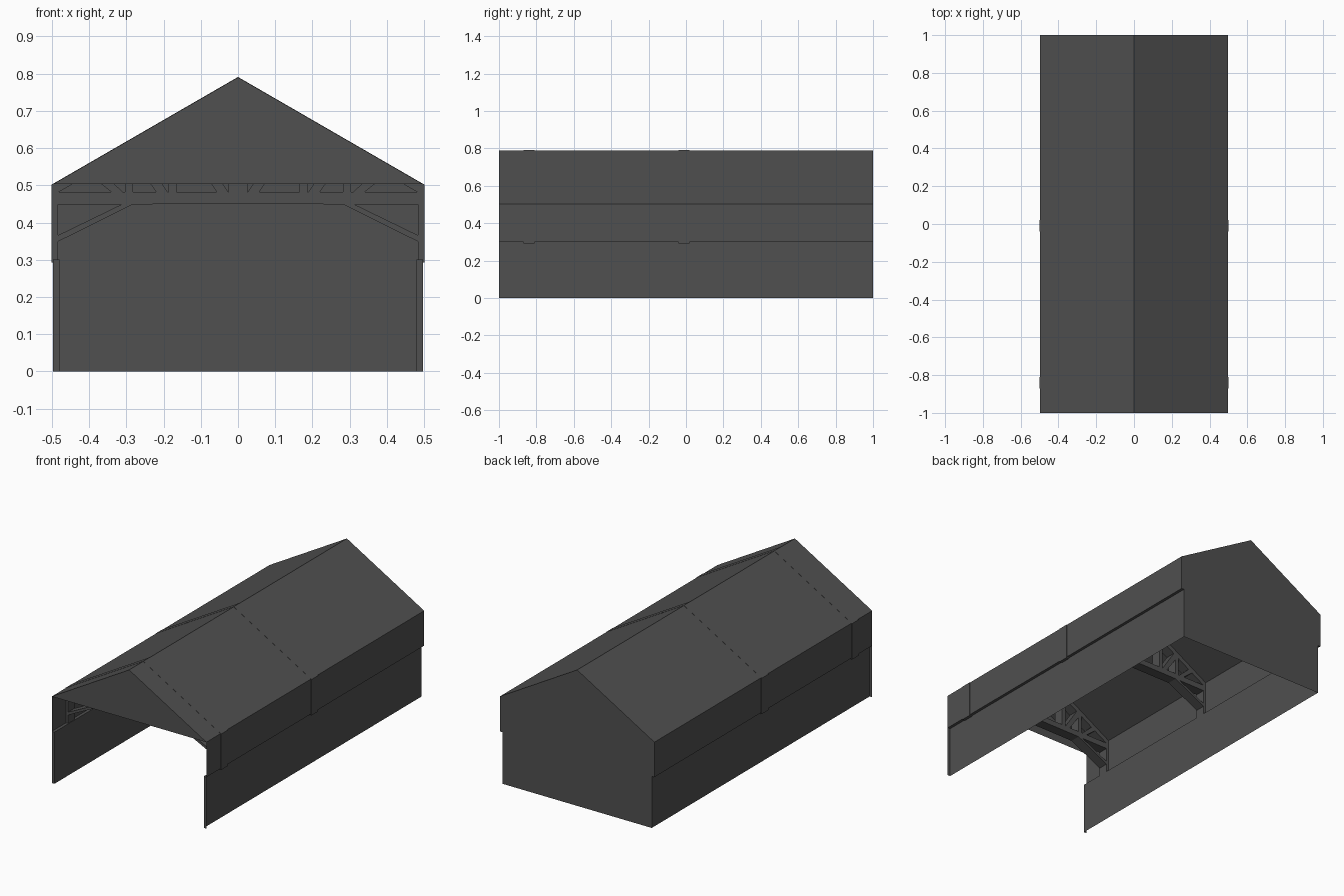
import bpy, bmesh
from mathutils import Vector

if "Cube" in bpy.data.objects:
    bpy.data.objects.remove(bpy.data.objects["Cube"])

# one flat colour
mat = bpy.data.materials.new("dark grey")
mat.diffuse_color = (0.08, 0.08, 0.08, 1)
mat.use_nodes = True
mat.node_tree.nodes["Principled BSDF"].inputs["Base Color"].default_value = mat.diffuse_color

HW, EAVE, RIDGE, LEDGE, IN = 0.497, 0.503, 0.79, 0.30, 0.48


def finish(name, bm):
    me = bpy.data.meshes.new(name)
    bm.to_mesh(me)
    bm.free()
    me.materials.append(mat)
    ob = bpy.data.objects.new(name, me)
    bpy.context.collection.objects.link(ob)
    return ob


def sheet(name, profile):
    """Run an open x-z profile along the whole hall."""
    bm = bmesh.new()
    rows = [[bm.verts.new((x, y, z)) for x, z in profile] for y in (-1, 1)]
    for i in range(len(profile) - 1):
        bm.faces.new((rows[0][i], rows[1][i], rows[1][i + 1], rows[0][i + 1]))
    return finish(name, bm)


def panel(name, y, pts):
    bm = bmesh.new()
    bm.faces.new([bm.verts.new((x, y, z)) for x, z in pts])
    return finish(name, bm)


def roof_z(x):
    return RIDGE - (RIDGE - EAVE) * abs(x) / HW


def prism(bm, pts, y0, y1):
    """Extrude an x-z polygon between two y positions."""
    a = [bm.verts.new((x, y0, z)) for x, z in pts]
    b = [bm.verts.new((x, y1, z)) for x, z in pts]
    bm.faces.new(a)
    bm.faces.new(b[::-1])
    for i in range(len(pts)):
        j = (i + 1) % len(pts)
        bm.faces.new((a[j], a[i], b[i], b[j]))


# shell: roof, stepped side walls, gables
sheet("roof", [(-HW, EAVE), (0, RIDGE), (HW, EAVE)])
for s, side in ((-1, "left"), (1, "right")):
    sheet(side + "_wall", [(s * HW, EAVE), (s * HW, LEDGE), (s * IN, LEDGE), (s * IN, 0)])
    panel(side + "_front_flange", -1, [(s * IN, 0), (s * HW, 0), (s * HW, LEDGE), (s * IN, LEDGE)])
panel("front_gable", -1, [(-HW, EAVE), (HW, EAVE), (0, RIDGE)])
panel("back_wall", 1, [(-IN, 0), (IN, 0), (IN, LEDGE), (HW, LEDGE), (HW, EAVE),
                       (0, RIDGE), (-HW, EAVE), (-HW, LEDGE), (-IN, LEDGE)])


# roof trusses with posts, diagonals and knee braces
def truss(name, y0, y1):
    bm = bmesh.new()
    o = 0.501
    for s in (-1, 1):
        def add(pts):
            prism(bm, [(s * x, z) for x, z in pts], y0, y1)
        add([(0.483, 0.293), (o, 0.293), (o, roof_z(o)), (0.483, roof_z(0.483))])
        add([(0, RIDGE - 0.03), (0, RIDGE + 0.001), (o, roof_z(o) + 0.001), (o, roof_z(o) - 0.03)])
        add([(0, 0.45), (0, 0.482), (0.49, 0.482), (0.49, 0.448)])
        add([(0.28, 0.45), (0.31, 0.45), (0.485, 0.365), (0.485, 0.348)])
        for a, b in ((0, 0.025), (0.165, 0.187), (0.282, 0.304)):
            add([(a, 0.47), (b, 0.47), (b, roof_z(b) - 0.01), (a, roof_z(a) - 0.01)])
        # diagonals lean outward from each post foot
        for xa, xb in ((0.03, 0.165), (0.193, 0.282), (0.31, 0.39)):
            top = roof_z(xb) - 0.015
            add([(xa - 0.008, 0.475), (xa + 0.022, 0.475), (xb + 0.022, top - 0.01), (xb - 0.008, top)])
    bmesh.ops.recalc_face_normals(bm, faces=bm.faces)
    finish(name, bm)


truss("front_truss", -0.87, -0.81)
truss("middle_truss", -0.04, 0.02)
